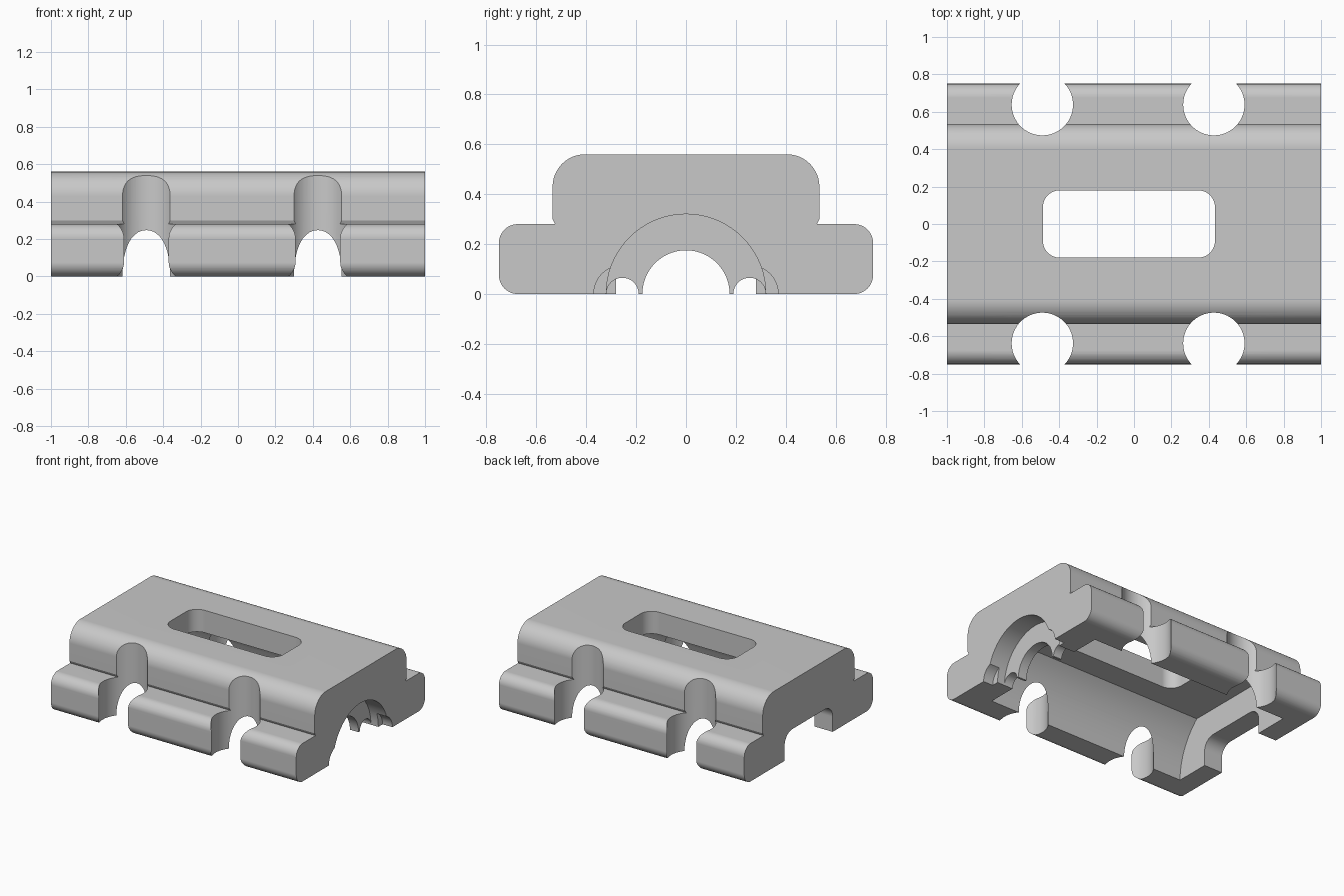
import bpy, bmesh, math
from mathutils import Vector

cube = bpy.data.objects.get("Cube")
if cube:
    bpy.data.objects.remove(cube, do_unlink=True)

COLOUR = (0.58, 0.58, 0.58, 1)
grey = bpy.data.materials.new("plain_grey")
grey.use_nodes = True
grey.diffuse_color = COLOUR
grey.node_tree.nodes["Principled BSDF"].inputs["Base Color"].default_value = COLOUR


def arc_dir(start, end, t):
    """Unit direction a fraction t of the way from start to end."""
    a0 = math.atan2(start.y, start.x)
    turn = math.atan2(end.y, end.x) - a0
    turn = (turn + math.pi) % (2 * math.pi) - math.pi
    return Vector((math.cos(a0 + turn * t), math.sin(a0 + turn * t)))


def rounded(corners, steps=12):
    """Outline from (u, v, radius) corners, each rounded by its radius."""
    out = []
    for i, (u, v, r) in enumerate(corners):
        p = Vector((u, v))
        if r == 0:
            out.append(p)
            continue
        a = (Vector(corners[i - 1][:2]) - p).normalized()
        b = (Vector(corners[(i + 1) % len(corners)][:2]) - p).normalized()
        half = a.angle(b) / 2
        centre = p + (a + b).normalized() * r / math.sin(half)
        start = p + a * r / math.tan(half) - centre
        end = p + b * r / math.tan(half) - centre
        out += [centre + arc_dir(start, end, k / steps) * r for k in range(steps + 1)]
    return out


def circle(u, v, r, n=72):
    return [Vector((u + r * math.cos(2 * math.pi * k / n),
                    v + r * math.sin(2 * math.pi * k / n))) for k in range(n)]


def prism(name, outline, axis, lo, hi):
    """Extrude an outline along x (outline in y, z) or z (outline in x, y)."""
    bm = bmesh.new()

    def place(p, d):
        return (d, p.x, p.y) if axis == "x" else (p.x, p.y, d)
    face = bm.faces.new([bm.verts.new(place(p, lo)) for p in outline])
    moved = bmesh.ops.extrude_face_region(bm, geom=[face])["geom"]
    offset = Vector(place(Vector((0, 0)), hi - lo))
    bmesh.ops.translate(bm, vec=offset,
                        verts=[g for g in moved if isinstance(g, bmesh.types.BMVert)])
    bmesh.ops.recalc_face_normals(bm, faces=bm.faces)
    mesh = bpy.data.meshes.new(name)
    bm.to_mesh(mesh)
    bm.free()
    mesh.materials.append(grey)
    obj = bpy.data.objects.new(name, mesh)
    bpy.context.collection.objects.link(obj)
    return obj


def cut(body, cutter):
    mod = body.modifiers.new("cut", "BOOLEAN")
    mod.operation = "DIFFERENCE"
    mod.solver = "EXACT"
    mod.object = cutter
    bpy.context.view_layer.objects.active = body
    bpy.ops.object.modifier_apply(modifier=mod.name)
    bpy.data.objects.remove(cutter, do_unlink=True)


# Stepped housing body
side = [(0.75, 0, 0.075), (0.75, 0.28, 0.075), (0.525, 0.28, 0),
        (0.535, 0.3, 0), (0.535, 0.56, 0.13)]
profile = side + [(-y, z, r) for y, z, r in reversed(side)]
body = prism("housing_body", rounded(profile), "x", -1, 1)

# Large inner chamber: round sides with a flat ceiling
ceiling = 0.395
half = math.sqrt(0.535 ** 2 - ceiling ** 2)
chamber = [p for p in circle(0, 0, 0.535, 96) if p.y < ceiling]
split = next(i for i, p in enumerate(chamber) if p.x < 0 and p.y > 0)
chamber[split:split] = [Vector((half, ceiling)), Vector((-half, ceiling))]
cut(body, prism("chamber_cutter", chamber, "x", -0.85, 0.79))

# Bore, deep counterbore and two small side bores in one end wall
cut(body, prism("bore_cutter", circle(0, 0, 0.175), "x", 0.7, 1.1))
cut(body, prism("counterbore_cutter", circle(0, 0, 0.32), "x", 0.86, 1.1))
for y in (-0.255, 0.255):
    cut(body, prism("small_bore_cutter", circle(y, 0, 0.065, 40), "x", 0.7, 1.1))
    cut(body, prism("small_counterbore_cutter", circle(y, 0, 0.115, 48), "x", 0.92, 1.1))

# Rounded opening in the other end wall
opening = [(-0.28, -0.1, 0), (0.28, -0.1, 0), (0.28, 0.2, 0.09), (-0.28, 0.2, 0.09)]
cut(body, prism("end_opening_cutter", rounded(opening), "x", -1.1, -0.7))

# Slot through the top
slot = [(-0.487, -0.18, 0.09), (0.433, -0.18, 0.09), (0.433, 0.18, 0.09), (-0.487, 0.18, 0.09)]
cut(body, prism("slot_cutter", rounded(slot), "z", 0.2, 0.7))

# Four vertical bolt notches
for x in (-0.49, 0.427):
    for y in (-0.638, 0.638):
        cut(body, prism("notch_cutter", circle(x, y, 0.164), "z", -0.1, 0.7))

# Smooth curves with crisp edges
bpy.ops.object.select_all(action="DESELECT")
body.select_set(True)
bpy.context.view_layer.objects.active = body
bpy.ops.object.shade_smooth_by_angle(angle=math.radians(25))
weighted = body.modifiers.new("even_shading", "WEIGHTED_NORMAL")
weighted.keep_sharp = True
